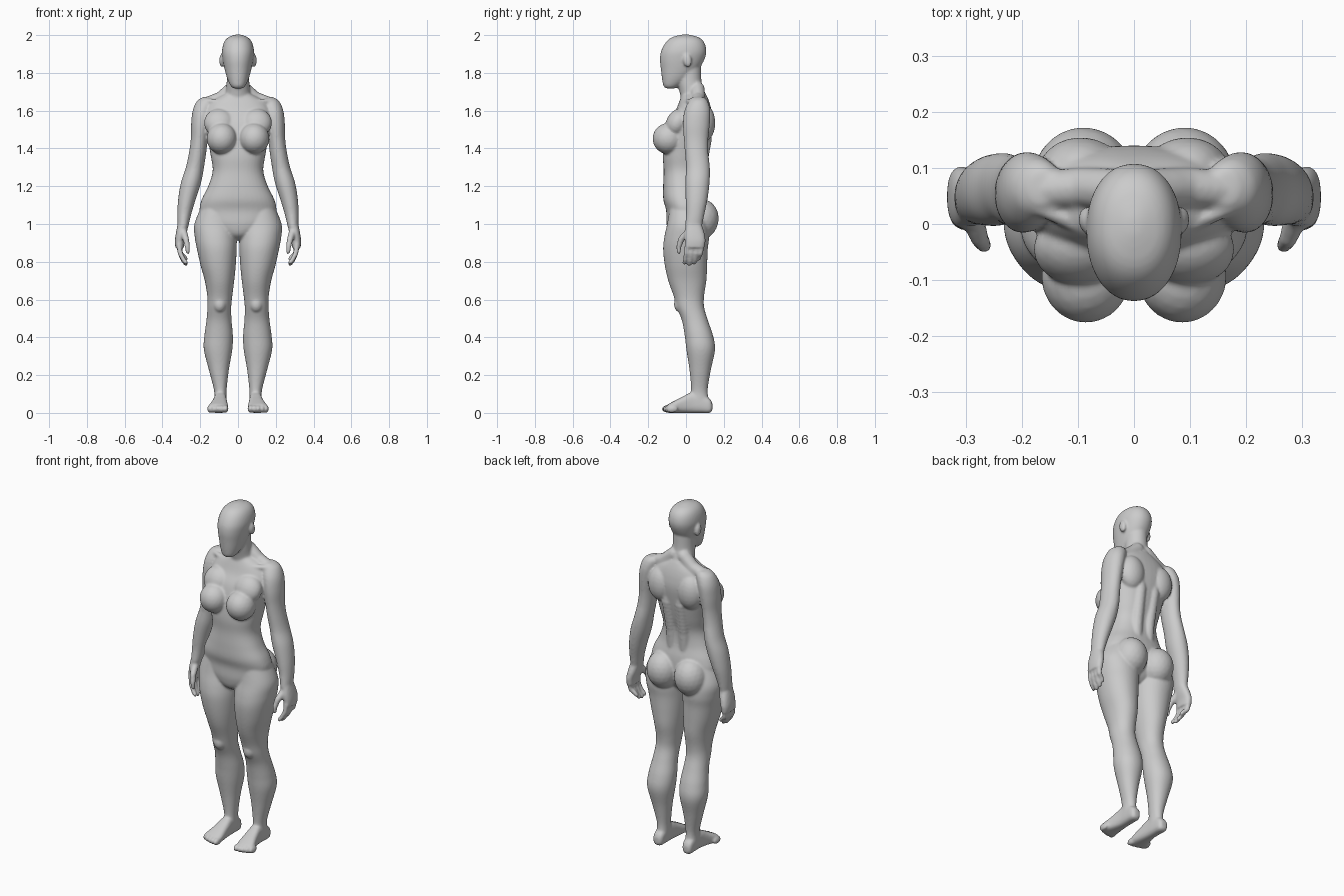
import bpy, bmesh, math
from mathutils import Vector, Matrix

bm = bmesh.new()


def spline(p0, p1, p2, p3, t):
    return [0.5 * (2 * b + (c - a) * t + (2 * a - 5 * b + 4 * c - d) * t * t
                   + (3 * b - a - 3 * c + d) * t ** 3)
            for a, b, c, d in zip(p0, p1, p2, p3)]


def loft(sections, axis='z', power=2.0, n=40, steps=5):
    """Skin rounded slices (a0, a1, b0, b1, position) along z or y."""
    s = [sections[0]] + list(sections) + [sections[-1]]
    dense = [spline(*s[i:i + 4], k / steps) for i in range(len(s) - 3) for k in range(steps)]
    dense.append(sections[-1])
    rings = []
    for a0, a1, b0, b1, t in dense:
        ring = []
        for k in range(n):
            ang = 2 * math.pi * k / n
            c, d = math.cos(ang), math.sin(ang)
            a = (a0 + a1) / 2 + (a1 - a0) / 2 * math.copysign(abs(c) ** (2 / power), c)
            b = (b0 + b1) / 2 + (b1 - b0) / 2 * math.copysign(abs(d) ** (2 / power), d)
            ring.append(bm.verts.new((a, b, t) if axis == 'z' else (a, t, b)))
        rings.append(ring)
    for r, q in zip(rings, rings[1:]):
        for k in range(n):
            bm.faces.new((r[k], r[(k + 1) % n], q[(k + 1) % n], q[k]))
    bm.faces.new(rings[0][::-1])
    bm.faces.new(rings[-1])


def sym(rows):
    """Centred slices (half width, b0, b1, position)."""
    return [(-w, w, b0, b1, t) for w, b0, b1, t in rows]


def ball(center, radii, tilt=0.0):
    m = Matrix.Translation(center) @ Matrix.Rotation(tilt, 4, 'X') @ Matrix.Diagonal((*radii, 1))
    bmesh.ops.create_icosphere(bm, subdivisions=3, radius=1, matrix=m)


def tube(points, r0, r1):
    """Rounded, tapering strand following points."""
    total = (len(points) - 1) * 8
    for k in range(total + 1):
        i = min(k // 8, len(points) - 2)
        p = Vector(points[i]).lerp(Vector(points[i + 1]), k / 8 - i)
        r = r0 + (r1 - r0) * k / total
        bmesh.ops.create_icosphere(bm, subdivisions=2, radius=r, matrix=Matrix.Translation(p))


# ---- one side of the body (+x) ----
# leg from hip to ankle
loft([(.03, .195, -.085, .09, 1.09), (.012, .231, -.10, .115, 1.0),
      (.007, .229, -.115, .122, .93), (.007, .217, -.121, .115, .865),
      (.012, .198, -.112, .112, .78), (.02, .176, -.094, .108, .70),
      (.03, .163, -.066, .096, .62), (.036, .162, -.05, .096, .56),
      (.034, .167, -.022, .116, .49), (.027, .178, -.007, .143, .41),
      (.03, .181, .002, .154, .335), (.048, .155, .018, .132, .23),
      (.06, .128, .027, .115, .125), (.061, .126, .02, .12, .07),
      (.065, .125, .02, .125, .03)], power=2.1)
ball((.097, -.028, .575), (.036, .036, .045))                      # kneecap
# foot
loft([(.08, .11, .015, .05, .14), (.066, .124, 0, .075, .125), (.062, .126, 0, .10, .08),
      (.06, .128, 0, .108, .03), (.056, .138, 0, .085, -.02),
      (.052, .153, 0, .062, -.065), (.054, .158, 0, .046, -.095)], axis='y', power=2.8)
for i in range(5):                                                  # toes
    x = .066 + i * .021
    ball((x, -.098 + .0015 * i * i, .021), (.013 if i else .016, .031, .021))
# buttock
ball((.09, .078, 1.025), (.092, .095, .108), -.15)
# breast and chest muscle
ball((.086, -.093, 1.452), (.08, .084, .083))
ball((.098, -.045, 1.535), (.082, .06, .08), -.45)
# shoulder blade and muscle beside the spine
ball((.095, .095, 1.535), (.075, .06, .10))
tube([(.04, .062, 1.15), (.04, .072, 1.27), (.045, .105, 1.45), (.04, .09, 1.62)], .034, .034)
# shoulder slope and collarbone
tube([(.03, .06, 1.715), (.09, .065, 1.665), (.175, .06, 1.635)], .04, .035)
tube([(.02, -.02, 1.635), (.09, -.005, 1.645), (.17, .03, 1.65)], .016, .016)
# arm from shoulder to wrist
loft([(.14, .185, .035, .095, 1.672), (.125, .218, .015, .115, 1.65),
      (.135, .24, -.008, .128, 1.60), (.148, .248, -.016, .126, 1.53),
      (.16, .25, -.011, .118, 1.45), (.168, .259, -.006, .118, 1.38),
      (.18, .276, .0, .126, 1.30), (.195, .302, -.004, .125, 1.22),
      (.224, .317, -.002, .114, 1.13), (.248, .321, 0, .097, 1.05),
      (.263, .319, -.006, .084, .985)])
# palm, fingers and thumb
loft([(.262, .319, .0, .082, 1.0), (.272, .329, -.008, .098, .95),
      (.283, .334, -.006, .103, .91), (.286, .332, -.004, .098, .875)], power=2.4)
for i, (y, low) in enumerate([(.008, .785), (.034, .778), (.06, .785), (.083, .805)]):
    tube([(.312, y, .89), (.306, y - .006, .845), (.288, y - .012, low + .025),
          (.275, y - .016, low + .01)], .0155, .0115)
tube([(.288, .01, .955), (.276, -.025, .92), (.268, -.038, .88), (.266, -.038, .85)], .021, .011)
# ear
ball((.086, .008, 1.865), (.013, .023, .036), .15)

# ---- mirror to the other side ----
geo = bmesh.ops.duplicate(bm, geom=bm.verts[:] + bm.edges[:] + bm.faces[:])['geom']
for v in geo:
    if isinstance(v, bmesh.types.BMVert):
        v.co.x = -v.co.x

# ---- centre parts ----
# torso
loft(sym([(.03, -.05, .05, .915), (.09, -.088, .08, .945), (.175, -.103, .105, 1.0),
          (.203, -.105, .11, 1.07), (.192, -.12, .105, 1.13), (.158, -.121, .09, 1.2),
          (.134, -.118, .09, 1.28), (.144, -.122, .11, 1.36), (.16, -.112, .128, 1.45),
          (.174, -.088, .14, 1.54), (.175, -.055, .135, 1.60), (.14, -.035, .122, 1.65),
          (.07, -.02, .105, 1.69)]), power=2.3)
# neck
loft(sym([(.09, -.02, .115, 1.63), (.067, -.032, .102, 1.69), (.06, -.046, .083, 1.75),
          (.058, -.05, .08, 1.83)]))
# head
loft(sym([(.024, -.108, -.055, 1.718), (.04, -.12, -.03, 1.733), (.057, -.127, .02, 1.77),
          (.071, -.133, .068, 1.82), (.081, -.138, .097, 1.87), (.085, -.132, .108, 1.915),
          (.075, -.108, .097, 1.96), (.052, -.075, .068, 1.988), (.012, -.02, .015, 2.003)]),
     power=2.15)

bmesh.ops.recalc_face_normals(bm, faces=bm.faces[:])
mesh = bpy.data.meshes.new("body")
bm.to_mesh(mesh)
bm.free()
body = bpy.data.objects.new("body", mesh)
bpy.context.collection.objects.link(body)

# fuse everything into one smooth skin
fuse = body.modifiers.new("fuse", 'REMESH')
fuse.mode = 'VOXEL'
fuse.voxel_size = 0.006
fuse.use_smooth_shade = True
soften = body.modifiers.new("soften", 'SMOOTH')
soften.factor = 0.5
soften.iterations = 8
